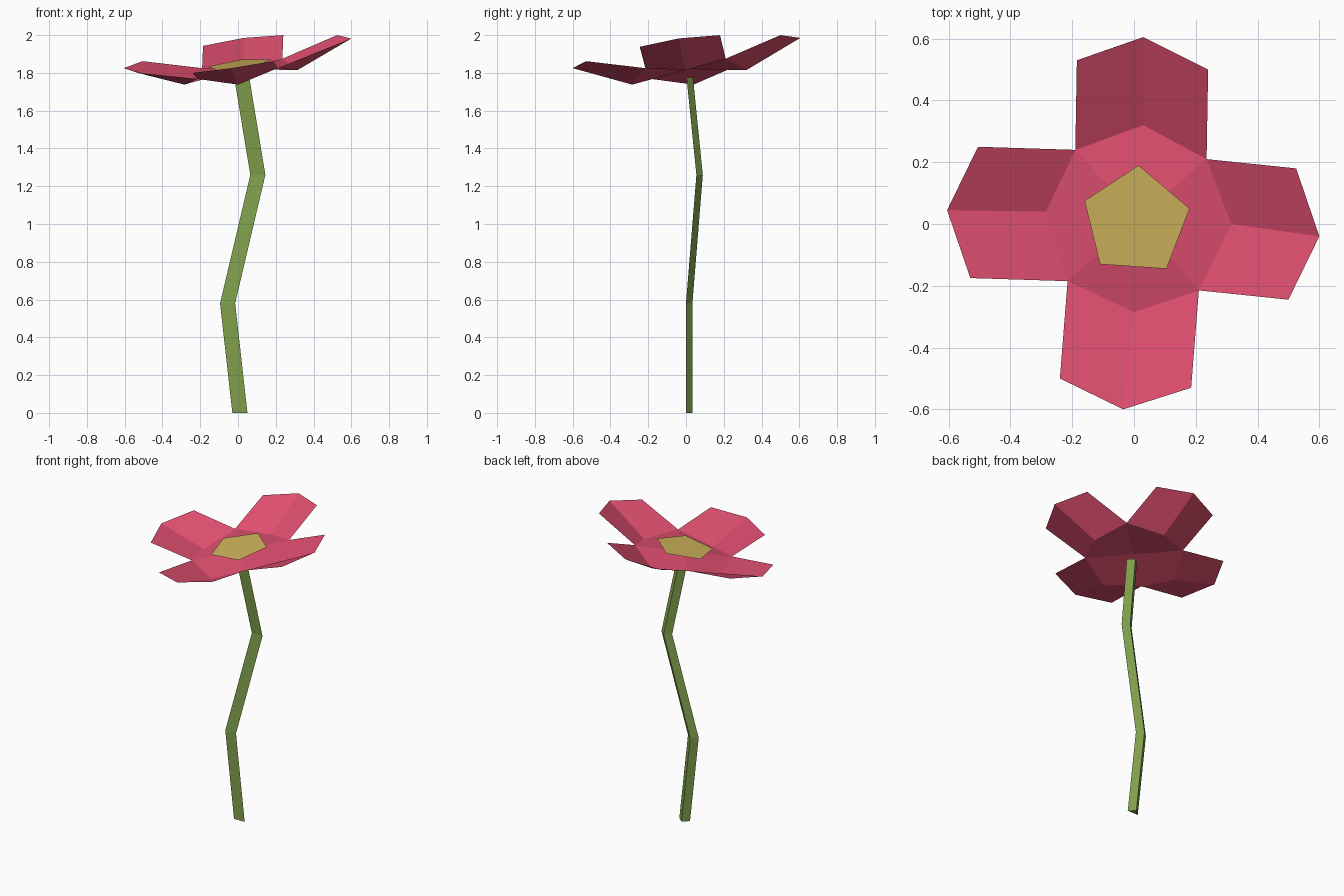
import bpy, bmesh

if "Cube" in bpy.data.objects:
    bpy.data.objects.remove(bpy.data.objects["Cube"])


def material(name, rgb):
    m = bpy.data.materials.new(name)
    m.diffuse_color = (*rgb, 1)
    m.use_nodes = True
    m.node_tree.nodes["Principled BSDF"].inputs["Base Color"].default_value = m.diffuse_color
    return m


PINK = material("petal_pink", (0.745, 0.078, 0.162))
YELLOW = material("centre_yellow", (0.63, 0.456, 0.107))
GREEN = material("stem_green", (0.216, 0.352, 0.072))


def build(name, points, faces, mat, closed=False):
    bm = bmesh.new()
    vs = [bm.verts.new(p) for p in points]
    for f in faces:
        bm.faces.new([vs[i] for i in f])
    if closed:
        bmesh.ops.recalc_face_normals(bm, faces=bm.faces)
    me = bpy.data.meshes.new(name)
    bm.to_mesh(me)
    bm.free()
    me.materials.append(mat)
    ob = bpy.data.objects.new(name, me)
    bpy.context.collection.objects.link(ob)
    return ob


# Stem: triangular section (flat front, ridge at the back) along a crooked path
path = [(0.01, 0.0, 0.0), (-0.055, 0.0, 0.58), (0.105, 0.055, 1.26), (0.02, 0.003, 1.775)]
section = [(-0.04, 0), (0.04, 0), (0, 0.034)]
pts = [(x + dx, y + dy, z) for x, y, z in path for dx, dy in section]
faces = [(2, 1, 0), (9, 10, 11)]
for r in range(0, 9, 3):
    for i in range(3):
        j = (i + 1) % 3
        faces.append((r + i, r + j, r + 3 + j, r + 3 + i))
build("stem", pts, faces, GREEN, closed=True)

# Petals: one inner kite and two outer quads each, sharing the corners between petals
hub = (0.015, 0.015, 1.82)
corner = [(0.235, 0.21, 1.875), (-0.19, 0.24, 1.825),
          (-0.215, -0.185, 1.768), (0.21, -0.215, 1.825)]
# each petal: fold point, first outer corner, tip, second outer corner (counter-clockwise)
petals = {
    "back_petal": [(0.03, 0.32, 1.815), (0.24, 0.50, 2.0), (0.03, 0.605, 1.985), (-0.185, 0.53, 1.943)],
    "left_petal": [(-0.285, 0.04, 1.738), (-0.505, 0.25, 1.862), (-0.605, 0.045, 1.825), (-0.53, -0.175, 1.80)],
    "front_petal": [(0.0, -0.285, 1.738), (-0.24, -0.50, 1.80), (-0.035, -0.60, 1.825), (0.185, -0.53, 1.862)],
    "right_petal": [(0.315, 0.0, 1.815), (0.50, -0.245, 1.938), (0.60, -0.04, 1.982), (0.525, 0.18, 2.0)],
}
for k, (name, (fold, a, tip, b)) in enumerate(petals.items()):
    build(name, [hub, corner[k], fold, corner[(k + 1) % 4], a, tip, b],
          [(0, 1, 2, 3), (1, 4, 5, 2), (2, 5, 6, 3)], PINK)

# Flower centre: flat tilted pentagon
outline = [(0.015, 0.19), (-0.16, 0.075), (-0.11, -0.13), (0.105, -0.145), (0.18, 0.05)]
build("flower_centre", [(x, y, 1.848 + 0.125 * (x + y - 0.03)) for x, y in outline],
      [(0, 1, 2, 3, 4)], YELLOW)
